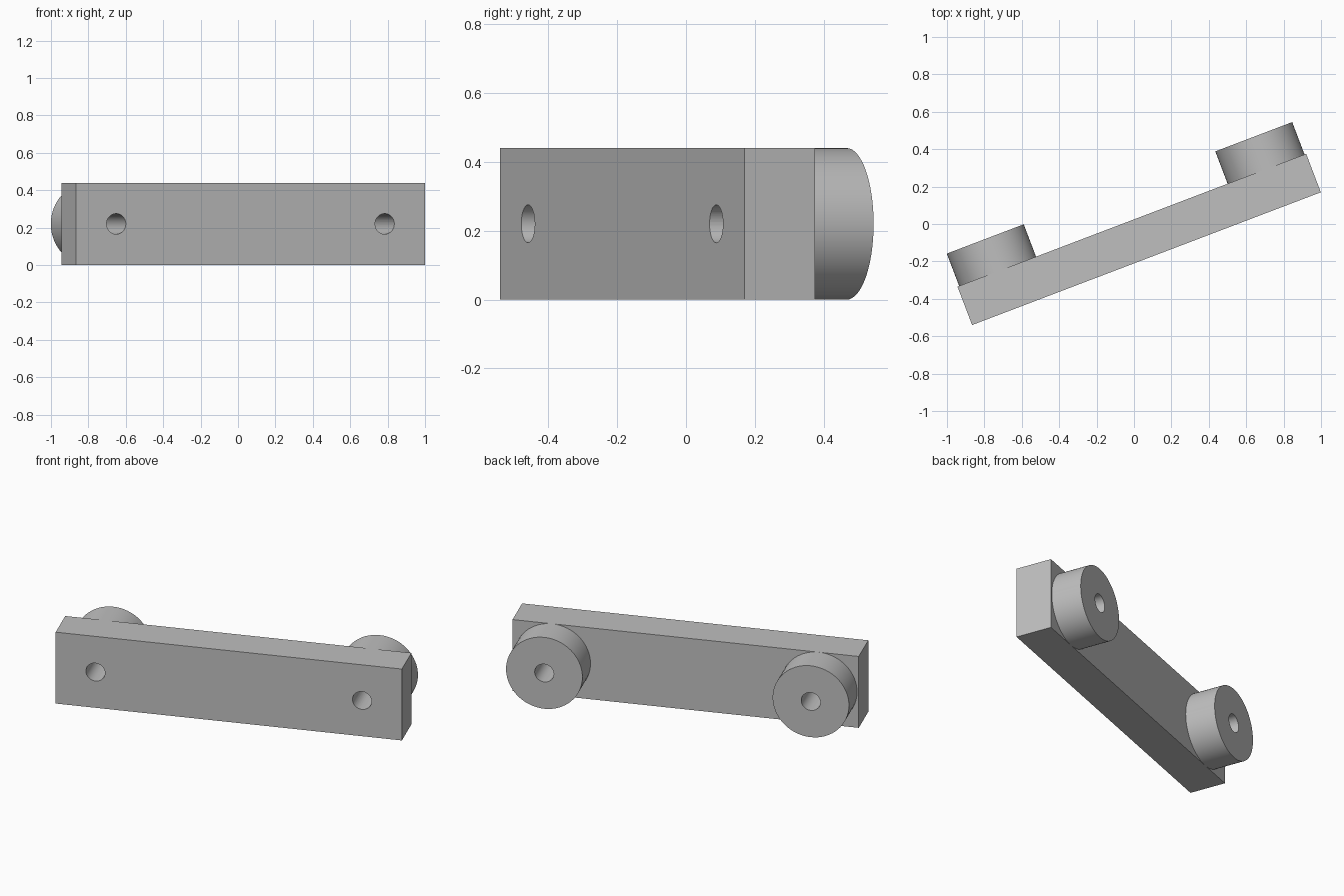
import bpy
from math import atan2, pi
from mathutils import Matrix

cube = bpy.data.objects.get("Cube")
if cube:
    bpy.data.objects.remove(cube, do_unlink=True)

LENGTH, THICK, HEIGHT = 1.995, 0.22, 0.44
SPACER_DEPTH, SPACER_X, HOLE_R = 0.185, 0.768, 0.055

# Frame of the slanted bar: x along it, y through its thickness
FRAME = Matrix.Translation((0.0275, -0.0825, HEIGHT / 2)) @ Matrix.Rotation(atan2(0.71, 1.865), 4, "Z")

grey = bpy.data.materials.new("plain grey")
grey.use_nodes = True
colour = (0.52, 0.52, 0.52, 1)
grey.diffuse_color = colour
grey.node_tree.nodes["Principled BSDF"].inputs["Base Color"].default_value = colour


def finish(name):
    ob = bpy.context.object
    ob.name = name
    ob.data.materials.append(grey)
    return ob


def cylinder(name, x, y, radius, depth):
    bpy.ops.mesh.primitive_cylinder_add(vertices=64, radius=radius, depth=depth)
    ob = finish(name)
    ob.data.transform(Matrix.Translation((x, y, 0)) @ Matrix.Rotation(pi / 2, 4, "X"))
    ob.matrix_world = FRAME
    return ob


def drill(ob, x):
    cutter = cylinder("hole_cutter", x, 0, HOLE_R, 2)
    cutter.hide_render = True
    bpy.ops.object.select_all(action="DESELECT")
    ob.select_set(True)
    bpy.context.view_layer.objects.active = ob
    mod = ob.modifiers.new("bolt_hole", "BOOLEAN")
    mod.operation, mod.solver, mod.object = "DIFFERENCE", "EXACT", cutter
    bpy.ops.object.modifier_apply(modifier=mod.name)
    bpy.data.objects.remove(cutter, do_unlink=True)
    bpy.ops.object.shade_smooth_by_angle()


# Bar
bpy.ops.mesh.primitive_cube_add(size=1)
bar = finish("bar")
bar.data.transform(Matrix.Diagonal((LENGTH, THICK, HEIGHT, 1)))
bar.matrix_world = FRAME

# Round spacers on the back of the bar, with bolt holes through both
for side, x in (("right", -SPACER_X), ("left", SPACER_X)):
    spacer = cylinder(side + "_spacer", x, (THICK + SPACER_DEPTH) / 2, HEIGHT / 2, SPACER_DEPTH)
    drill(spacer, x)
    drill(bar, x)
